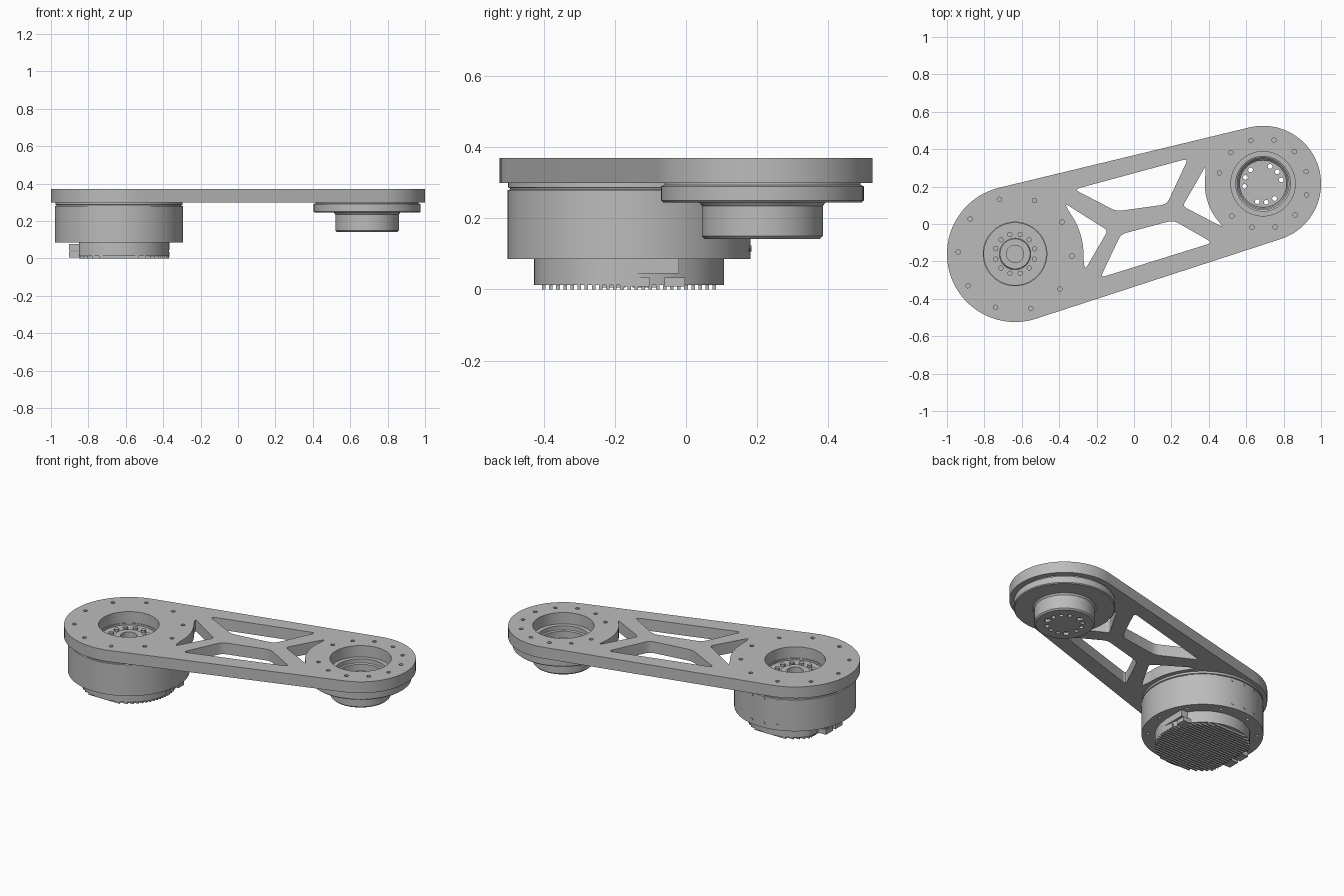
import bpy, bmesh
from math import sin, cos, pi, radians, sqrt, asin, atan2, hypot
from mathutils import Vector, Matrix

cube = bpy.data.objects.get("Cube")
if cube:
    bpy.data.objects.remove(cube)

GREY = bpy.data.materials.new("machined grey")
GREY.use_nodes = True
GREY.diffuse_color = (0.5, 0.5, 0.5, 1)
GREY.node_tree.nodes["Principled BSDF"].inputs["Base Color"].default_value = (0.5, 0.5, 0.5, 1)

MOTOR = (-0.636, -0.16)
HUB = (0.69, 0.215)
R_MOTOR, R_HUB = 0.364, 0.31


def finish(obj, bm):
    """Weld, fix normals, colour and shade a part."""
    bmesh.ops.remove_doubles(bm, verts=bm.verts, dist=0.0002)
    bmesh.ops.recalc_face_normals(bm, faces=bm.faces)
    bm.to_mesh(obj.data)
    bm.free()
    obj.data.materials.clear()
    obj.data.materials.append(GREY)
    bpy.ops.object.select_all(action='DESELECT')
    obj.select_set(True)
    bpy.context.view_layer.objects.active = obj
    bpy.ops.object.shade_smooth_by_angle(angle=radians(30))
    return obj


def prism(name, loops, z0, z1):
    """Extrude flat outlines; loops inside others become holes."""
    curve = bpy.data.curves.new(name, 'CURVE')
    curve.dimensions = '2D'
    curve.fill_mode = 'BOTH'
    curve.extrude = (z1 - z0) / 2
    for loop in loops:
        s = curve.splines.new('POLY')
        s.points.add(len(loop) - 1)
        for p, (x, y) in zip(s.points, loop):
            p.co = (x, y, 0, 1)
        s.use_cyclic_u = True
    temp = bpy.data.objects.new(name + "_outline", curve)
    bpy.context.collection.objects.link(temp)
    deps = bpy.context.evaluated_depsgraph_get()
    mesh = bpy.data.meshes.new_from_object(temp.evaluated_get(deps))
    bpy.data.objects.remove(temp)
    mesh.name = name
    obj = bpy.data.objects.new(name, mesh)
    bpy.context.collection.objects.link(obj)
    bm = bmesh.new()
    bm.from_mesh(mesh)
    bmesh.ops.translate(bm, verts=bm.verts, vec=(0, 0, (z0 + z1) / 2))
    return finish(obj, bm)


def lathe(name, centre, profile, closed=False):
    """Turn a radius/height profile about a vertical axis."""
    mesh = bpy.data.meshes.new(name)
    obj = bpy.data.objects.new(name, mesh)
    bpy.context.collection.objects.link(obj)
    bm = bmesh.new()
    vs = [bm.verts.new((r, 0, z)) for r, z in profile]
    es = [bm.edges.new(p) for p in zip(vs, vs[1:])]
    if closed:
        es.append(bm.edges.new((vs[-1], vs[0])))
    bmesh.ops.spin(bm, geom=vs + es, cent=(0, 0, 0), axis=(0, 0, 1),
                   angle=2 * pi, steps=72, use_duplicate=False)
    bmesh.ops.translate(bm, verts=bm.verts, vec=(*centre, 0))
    return finish(obj, bm)


def arc(c, r, a0, a1, n):
    return [(c[0] + r * cos(a0 + (a1 - a0) * i / n),
             c[1] + r * sin(a0 + (a1 - a0) * i / n)) for i in range(n + 1)]


def circle(c, r, n=16):
    return arc(c, r, 0, 2 * pi, n)[:-1]


def bolt_ring(c, ring, r, degrees):
    return [circle((c[0] + ring * cos(radians(a)), c[1] + ring * sin(radians(a))), r, 12)
            for a in degrees]


def box(x0, x1, y0, y1):
    return [(x0, y0), (x1, y0), (x1, y1), (x0, y1)]


def rounded(pts, radius=0.03):
    """Round every corner of an outline."""
    out = []
    pts = [Vector(p) for p in pts]
    for i, p in enumerate(pts):
        ends = []
        for q in (pts[i - 1], pts[(i + 1) % len(pts)]):
            d = q - p
            ends.append(p + d.normalized() * min(radius, 0.45 * d.length))
        for k in range(5):
            t = k / 4
            out.append(tuple(ends[0] * (1 - t) ** 2 + p * 2 * t * (1 - t) + ends[1] * t * t))
    return out


# Link plate: two round ends joined by tangents, with truss windows
dx, dy = HUB[0] - MOTOR[0], HUB[1] - MOTOR[1]
axis = atan2(dy, dx)
lean = asin((R_MOTOR - R_HUB) / hypot(dx, dy))
up, down = axis + pi / 2 - lean, axis - pi / 2 + lean
outline = arc(HUB, R_HUB, down, up, 40) + arc(MOTOR, R_MOTOR, up, down + 2 * pi, 40)
windows = [
    rounded([(-0.37, 0.11), (-0.14, -0.035), (-0.262, -0.245)]
            + arc(MOTOR, 0.366, radians(-4), radians(37), 8), 0.022),
    rounded([(-0.32, 0.185), (0.29, 0.35), (0.175, 0.105), (-0.094, 0.068)]),
    rounded([(-0.18, -0.287), (-0.07, -0.055), (0.21, 0.02), (0.42, -0.1)]),
    rounded([(0.383, 0.31), (0.26, 0.095), (0.478, -0.018)]
            + arc(HUB, 0.312, radians(219), radians(171), 8), 0.022),
]
motor_bolts = [-2 + 36 * i for i in range(10)]
hub_bolts = [15.8 + 30 * i for i in range(12) if i != 6]
prism("link_plate", [outline, circle(MOTOR, 0.17, 64), circle(HUB, 0.172, 64)] + windows
      + bolt_ring(MOTOR, 0.304, 0.012, motor_bolts)
      + bolt_ring(HUB, 0.24, 0.012, hub_bolts), 0.3, 0.37)

# Motor housing with the recessed output face
lathe("motor_housing", MOTOR, [
    (0, 0.105), (0.342, 0.105), (0.342, 0.279), (0.335, 0.281), (0.335, 0.285),
    (0.34, 0.287), (0.34, 0.3), (0.166, 0.3), (0.166, 0.285), (0.16, 0.285),
    (0.16, 0.292), (0.084, 0.292), (0.08, 0.302), (0.046, 0.302), (0.046, 0.27), (0, 0.27)])
prism("motor_bottom_flange", [circle(MOTOR, 0.342, 72)]
      + bolt_ring(MOTOR, 0.305, 0.01, motor_bolts), 0.085, 0.105)
prism("output_bolts", bolt_ring(MOTOR, 0.107, 0.014, [15 + 30 * i for i in range(12)]),
      0.285, 0.306)

# Small screws on the side of the housing
for i, (a, z) in enumerate([(a, z) for a in (80, 94, 108) for z in (0.115, 0.265)]):
    d = Vector((cos(radians(a)), sin(radians(a)), 0))
    mesh = bpy.data.meshes.new("side_screw")
    screw = bpy.data.objects.new(f"side_screw_{i + 1}", mesh)
    bpy.context.collection.objects.link(screw)
    bm = bmesh.new()
    place = Matrix.Translation(Vector((*MOTOR, z)) + d * 0.34) @ d.to_track_quat('Z', 'Y').to_matrix().to_4x4()
    bmesh.ops.create_cone(bm, cap_ends=True, segments=12, radius1=0.008, radius2=0.008,
                          depth=0.01, matrix=place)
    finish(screw, bm)

# Electronics cover with one flat side and cooling fins underneath
FLAT = -0.85
R_COVER = 0.267
cover = [(max(x, FLAT), y) for x, y in circle(MOTOR, R_COVER, 72)]
prism("electronics_cover", [cover], 0.012, 0.086)
fins = []
for i in range(-12, 13):
    y = i * 0.02
    half = sqrt(R_COVER ** 2 - (abs(y) + 0.005) ** 2)
    fins.append(box(max(MOTOR[0] - half, FLAT), MOTOR[0] + half,
                    MOTOR[1] + y - 0.005, MOTOR[1] + y + 0.005))
prism("cooling_fins", fins, 0, 0.014)

# Connectors on both sides of the cover
prism("connector_tab", [box(-0.42, -0.366, -0.165, -0.02)], 0.045, 0.086)
prism("cable_connectors", [box(-0.42, -0.367, -0.178, -0.142), box(-0.42, -0.367, -0.138, -0.103),
                           box(-0.42, -0.367, -0.06, -0.003)], 0.008, 0.034)
for name, z0, z1 in (("lower_side_connector", 0.006, 0.036), ("upper_side_connector", 0.042, 0.076)):
    prism(name, [box(-0.904, FLAT + 0.01, -0.24, -0.17), box(-0.904, FLAT + 0.01, -0.15, -0.08)], z0, z1)

# Bearing hub: flange and stepped cup
lathe("bearing_hub", HUB, [
    (0.146, 0.3), (0.146, 0.275), (0.138, 0.27), (0.138, 0.23), (0.132, 0.225),
    (0.132, 0.195), (0.126, 0.19), (0.126, 0.142), (0.162, 0.142), (0.17, 0.15),
    (0.17, 0.235), (0.178, 0.245), (0.28, 0.245), (0.285, 0.25), (0.285, 0.29),
    (0.276, 0.294), (0.276, 0.3)], closed=True)
small = [c + o for c in (40, 160, 280) for o in (-28, 0, 28)]
through = bolt_ring(HUB, 0.1, 0.013, small)
blind = bolt_ring(HUB, 0.104, 0.019, [105, 225, 345])
prism("hub_floor_lower", [circle(HUB, 0.127, 64)] + through + blind, 0.142, 0.16)
prism("hub_floor_upper", [circle(HUB, 0.127, 64)] + through, 0.16, 0.168)
